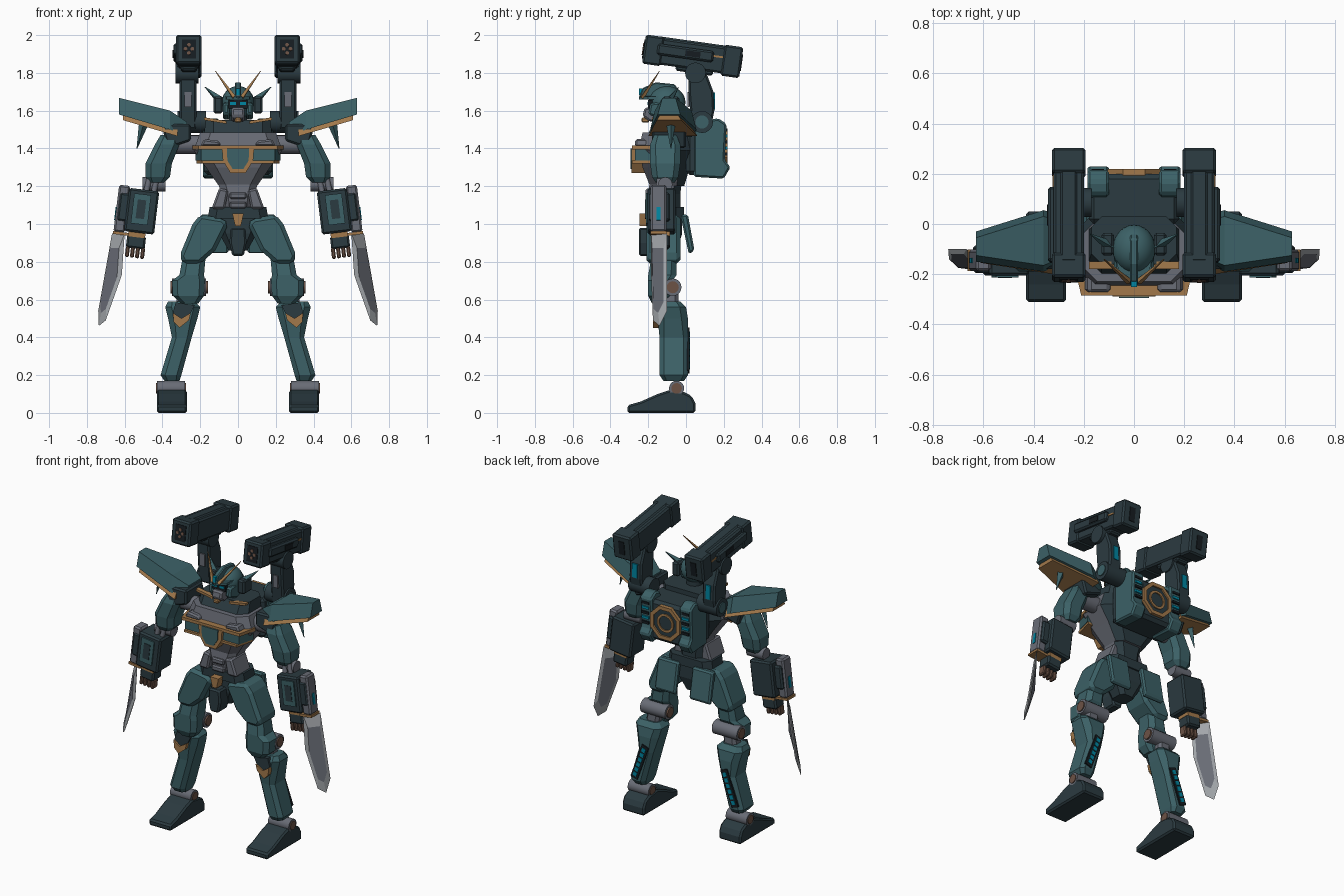
import bpy, bmesh
from math import sin, cos, pi, radians
from mathutils import Vector, Matrix

cube = bpy.data.objects.get("Cube")
if cube:
    bpy.data.objects.remove(cube, do_unlink=True)


def paint(name, red, green, blue):
    mat = bpy.data.materials.new(name)
    mat.use_nodes = True
    colour = (red, green, blue, 1)
    mat.diffuse_color = colour
    mat.node_tree.nodes["Principled BSDF"].inputs["Base Color"].default_value = colour
    return mat


teal = paint("teal armour", .045, .12, .135)
dark = paint("dark slate", .024, .043, .052)
grey = paint("joint grey", .14, .15, .18)
bronze = paint("bronze trim", .36, .19, .07)
copper = paint("copper", .15, .085, .06)
cyan = paint("cyan glow", 0, .24, .36)
steel = paint("blade steel", .36, .38, .40)
black = paint("vent black", .008, .012, .015)
WORLD = Matrix.Identity(4)


def build(name, bm, mats, pair=False, bevel=0, rule=None):
    """Turn a bmesh into an object, or into a mirrored left and right pair."""
    bmesh.ops.recalc_face_normals(bm, faces=bm.faces[:])
    bm.normal_update()
    if rule:
        for face in bm.faces:
            face.material_index = rule(face.calc_center_median(), face.normal)
    for prefix, sign in (("left_", 1), ("right_", -1)) if pair else (("", 1),):
        half = bm.copy()
        if sign < 0:
            bmesh.ops.scale(half, vec=(-1, 1, 1), verts=half.verts[:])
            bmesh.ops.reverse_faces(half, faces=half.faces[:])
        mesh = bpy.data.meshes.new(prefix + name)
        half.to_mesh(mesh)
        half.free()
        for mat in mats if isinstance(mats, list) else [mats]:
            mesh.materials.append(mat)
        obj = bpy.data.objects.new(prefix + name, mesh)
        bpy.context.collection.objects.link(obj)
        if bevel:
            mod = obj.modifiers.new("chamfer", "BEVEL")
            mod.width, mod.segments, mod.limit_method = bevel, 1, "ANGLE"
    bm.free()


def solid(name, rings, mats, smooth=False, closed=False, **opts):
    """Bridge a row of equal point rings and cap the ends."""
    bm = bmesh.new()
    loops = [[bm.verts.new(p) for p in ring] for ring in rings]
    n = len(loops[0])
    for a, b in zip(loops, loops[1:] + (loops[:1] if closed else [])):
        for i in range(n):
            j = (i + 1) % n
            bm.faces.new((a[i], a[j], b[j], b[i])).smooth = smooth
    if not closed:
        bm.faces.new(loops[0])
        bm.faces.new(loops[-1])
    build(name, bm, mats, **opts)


def limb(name, sections, mats, **opts):
    """Stack chamfered rectangles, each given as z, x range and y range."""
    rings = []
    for z, x0, x1, y0, y1 in sections:
        c = .22 * min(x1 - x0, y1 - y0)
        rings.append([(x0 + c, y0, z), (x1 - c, y0, z), (x1, y0 + c, z), (x1, y1 - c, z),
                      (x1 - c, y1, z), (x0 + c, y1, z), (x0, y1 - c, z), (x0, y0 + c, z)])
    solid(name, rings, mats, **opts)


def prism(name, outline, axis, low, high, mats, **opts):
    """Extrude a flat outline along x, y or z."""
    def place(u, v, w):
        return {"x": (w, u, v), "y": (u, w, v), "z": (u, v, w)}[axis]
    solid(name, [[place(u, v, w) for u, v in outline] for w in (low, high)], mats, **opts)


def block(name, centre, size, mats, frame=WORLD, **opts):
    bm = bmesh.new()
    place = frame @ Matrix.Translation(centre) @ Matrix.Diagonal((*size, 1))
    bmesh.ops.create_cube(bm, size=1, matrix=place)
    build(name, bm, mats, **opts)


def rod(name, start, end, radius, mats, tip=None, sides=20, frame=WORLD, **opts):
    start, end = frame @ Vector(start), frame @ Vector(end)
    turn = (end - start).to_track_quat("Z", "Y")
    rings = [[p + turn @ Vector((r * cos(2 * pi * i / sides), r * sin(2 * pi * i / sides), 0))
              for i in range(sides)] for p, r in ((start, radius), (end, tip or radius))]
    solid(name, rings, mats, smooth=sides > 8, **opts)


def hoop(name, centre, outer, inner, depth, sides, mats):
    x, y, z = centre
    rings = [[(x + r * cos(2 * pi * (i + .5) / sides), y + d, z + r * sin(2 * pi * (i + .5) / sides))
              for i in range(sides)] for r, d in ((outer, 0), (outer, depth), (inner, depth), (inner, 0))]
    solid(name, rings, mats, closed=True)


pair = dict(pair=True)
cut = dict(pair=True, bevel=.01)

# Feet and ankles
prism("foot", [(-.31, 0), (-.31, .04), (-.24, .06), (-.15, .1), (-.09, .12), (-.01, .11), (.03, .09),
               (.05, .05), (.05, 0)], "x", .27, .43, dark, **cut)
rod("ankle", (.28, -.05, .13), (.43, -.05, .13), .04, grey, **pair)
rod("ankle_ring", (.275, -.05, .13), (.435, -.05, .13), .028, copper, **pair)

# Shins with knee guards and calf lights
limb("shin", [(.17, .31, .39, -.12, -.01), (.2, .3, .41, -.14, .01), (.4, .245, .35, -.14, .01),
              (.5, .215, .37, -.15, .01), (.56, .2, .385, -.15, 0), (.59, .23, .37, -.13, -.03)], teal, **pair)
prism("knee_guard", [(.25, .53), (.3, .5), (.345, .53), (.34, .48), (.31, .45), (.26, .49)],
      "y", -.175, -.13, bronze, **pair)
prism("knee_plate", [(.23, .57), (.33, .585), (.345, .53), (.3, .5), (.25, .53)], "y", -.165, -.12, dark, **pair)
tilt = Matrix.Translation((.325, .012, .33)) @ Matrix.Rotation(radians(-20), 4, "Y")
block("calf_panel", (0, 0, 0), (.05, .012, .24), black, frame=tilt, **pair)
for i in range(6):
    block("calf_light", (0, .007, -.09 + .036 * i), (.026, .006, .026), cyan, frame=tilt, **pair)

# Knees and thighs
rod("knee_joint", (.17, -.07, .665), (.35, -.07, .665), .046, grey, **pair)
rod("knee_cap", (.16, -.07, .665), (.357, -.07, .665), .032, copper, **pair)
limb("knee_strut", [(.55, .24, .33, -.12, -.04), (.64, .23, .32, -.12, -.04)], grey, **pair)
limb("thigh", [(.58, .21, .3, -.18, -.09), (.62, .18, .345, -.2, -.08), (.7, .175, .35, -.2, -.07),
               (.73, .18, .31, -.2, -.05), (.84, .17, .29, -.18, -.05)], teal, **pair)
prism("hip_armour", [(.05, 1.0), (.08, 1.03), (.2, 1.05), (.24, 1.0), (.31, .83), (.29, .79), (.2, .79),
                     (.12, .86)], "y", -.21, -.03, teal, pair=True, bevel=.02)
prism("rear_skirt", [(-.03, 1.05), (.01, 1.05), (.045, .86), (.015, .84)], "x", .05, .2, teal, **cut)

# Pelvis and waist
limb("pelvis", [(.86, -.05, .05, -.16, -.05), (.95, -.1, .1, -.18, -.02), (1.05, -.13, .13, -.18, -.02)], dark)
limb("belt", [(1.03, -.16, .16, -.2, -.01), (1.09, -.15, .15, -.2, -.01)], dark)
prism("crotch_plate", [(-.04, .98), (.04, .98), (.045, .9), (.03, .83), (-.03, .83), (-.045, .9)],
      "y", -.25, -.15, dark, bevel=.01)
prism("belt_buckle", [(-.03, 1.055), (.03, 1.055), (.015, .99), (-.015, .99)], "y", -.245, -.19, bronze)
limb("abdomen", [(1.08, -.08, .08, -.19, -.03), (1.16, -.09, .09, -.2, -.03), (1.24, -.11, .11, -.19, -.02)],
     [grey, dark], rule=lambda c, n: int(c.y > -.1))
prism("waist_guard", [(.05, 1.18), (.1, 1.19), (.14, 1.08), (.07, 1.08)], "y", -.215, -.06, grey, **cut)
for z in (1.1, 1.15):
    block("abdomen_rib", (0, -.2, z), (.09, .03, .035), grey, bevel=.008)

# Chest, grey in front and dark behind
limb("chest", [(1.2, -.1, .1, -.19, -.01), (1.3, -.17, .17, -.23, .02), (1.39, -.235, .235, -.25, .03),
               (1.485, -.2, .2, -.23, .02)], [grey, dark], rule=lambda c, n: int(c.y > -.08))
limb("collar", [(1.48, -.18, .18, -.2, .03), (1.55, -.17, .17, -.16, .03)], dark)
prism("collar_trim", [(.06, 1.53), (.18, 1.55), (.18, 1.565), (.06, 1.545)], "y", -.18, -.15, bronze, **pair)
for name, z, height, x, mat in (("upper_chest_bar", 1.395, .02, .24, bronze),
                                ("chest_vent", 1.335, .06, .225, teal),
                                ("lower_chest_bar", 1.32, .015, .22, bronze)):
    y = -.285 if mat is bronze else -.27
    prism(name, [(x, -.16), (x - .03, y), (.03 - x, y), (-x, -.16)], "z", z, z + height, mat)
for name, w, y, mat in (("chest_wedge", 1, -.288, bronze), ("chest_inset", .7, -.294, teal)):
    prism(name, [(-.085 * w, 1.4), (.085 * w, 1.4), (.08 * w, 1.335), (.04 * w, 1.34 - .07 * w),
                 (-.04 * w, 1.34 - .07 * w), (-.08 * w, 1.335)], "y", y, -.2, mat)
prism("chest_fin", [(.09, 1.41), (.2, 1.41), (.18, 1.45), (.1, 1.44)], "y", -.27, -.2, grey, **cut)

# Backpack with side boosters and a round hatch
block("backpack", (0, .1, 1.39), (.36, .2, .26), dark, bevel=.02)
prism("booster", [(.04, 1.25), (.2, 1.24), (.235, 1.3), (.205, 1.34), (.215, 1.53), (.17, 1.56), (.12, 1.55),
                  (.1, 1.5), (.04, 1.5)], "x", .1, .185, teal, **cut)
for i in range(5):
    block("booster_slat", (.145, .213, 1.37 + .032 * i), (.05, .012, .016), cyan if i % 2 else black, **pair)
hoop("hatch_frame", (0, .19, 1.4), .115, .09, .03, 8, bronze)
rod("hatch", (0, .18, 1.4), (0, .21, 1.4), .095, dark, sides=8)
hoop("hatch_ring", (0, .205, 1.4), .06, .045, .012, 24, bronze)

# Neck, head and crest
rod("neck", (0, -.09, 1.5), (0, -.09, 1.62), .05, dark)
bm = bmesh.new()
bmesh.ops.create_uvsphere(bm, u_segments=24, v_segments=14, radius=.09,
                          matrix=Matrix.Translation((0, -.1, 1.645)) @ Matrix.Diagonal((.95, 1.08, .95, 1)))
for face in bm.faces:
    face.smooth = True
build("helmet", bm, teal)
prism("brim", [(-.07, -.14), (-.06, -.2), (0, -.25), (.06, -.2), (.07, -.14)], "z", 1.66, 1.675, teal)
block("visor", (0, -.17, 1.635), (.1, .06, .045), black)
block("eye", (.026, -.2, 1.638), (.032, .008, .014), cyan, **pair)
prism("mask", [(-.14, 1.62), (-.22, 1.615), (-.23, 1.57), (-.19, 1.54), (-.13, 1.55)], "x", -.035, .035, grey, bevel=.01)
block("chin", (0, -.215, 1.55), (.035, .04, .025), bronze, bevel=.006)
prism("cheek", [(-.06, 1.65), (-.19, 1.64), (-.2, 1.58), (-.12, 1.55), (-.05, 1.58)], "x", .045, .08, teal, **cut)
prism("crest", [(-.25, 1.67), (-.23, 1.72), (-.16, 1.75), (-.06, 1.74), (-.02, 1.68)], "x", -.016, .016, teal, bevel=.006)
block("crest_gem", (0, -.235, 1.7), (.022, .03, .035), cyan)
block("ear", (.105, -.08, 1.63), (.05, .09, .09), dark, **cut)
rod("ear_fin", (.09, -.09, 1.65), (.175, -.04, 1.725), .024, teal, tip=.002, sides=4, **pair)
rod("antenna", (.02, -.23, 1.67), (.12, -.14, 1.81), .013, bronze, tip=.002, sides=4, **pair)

# Shoulders
for name, mat, sections in (
        ("shoulder_pad", teal, [(.27, -.15, .03, 1.54, 1.46), (.36, -.19, .055, 1.6, 1.5), (.63, -.15, -.03, 1.668, 1.58)]),
        ("shoulder_trim", bronze, [(.32, -.2, .06, 1.51, 1.465), (.61, -.155, -.025, 1.59, 1.55)])):
    solid(name, [[(x, y0, zb), (x, y0 + .025, zt), (x, y1 - .025, zt), (x, y1, zb)]
                 for x, y0, y1, zt, zb in sections], mat, **pair)
prism("shoulder_block", [(.25, 1.53), (.38, 1.53), (.4, 1.5), (.37, 1.4), (.25, 1.44)], "y", -.18, 0, dark, **cut)
rod("shoulder_joint", (.19, -.1, 1.42), (.39, -.1, 1.42), .05, grey, **pair)
rod("shoulder_spike", (.5, -.08, 1.53), (.535, -.08, 1.4), .025, teal, tip=.002, sides=4, **pair)

# Upper arms and elbows
limb("upper_arm", [(1.22, .39, .47, -.16, -.06), (1.25, .36, .49, -.18, -.04), (1.32, .35, .49, -.19, -.03),
                   (1.42, .31, .44, -.19, -.03), (1.47, .31, .41, -.17, -.05)], teal, **pair)
rod("elbow", (.385, -.11, 1.21), (.505, -.11, 1.21), .038, grey, **pair)
for x in (.43, .47):
    rod("elbow_piston", (x, -.14, 1.24), (x + .02, -.15, 1.15), .015, grey, **pair)

# Forearms, hands and blades
arm = Matrix.Translation((.53, -.13, 1.07)) @ Matrix.Rotation(radians(-7), 4, "Y")
block("forearm", (-.02, 0, 0), (.16, .15, .23), dark, frame=arm, **cut)
block("forearm_panel", (-.015, -.077, .01), (.09, .012, .16), teal, frame=arm, **pair)
block("forearm_inset", (-.015, -.084, .01), (.045, .004, .1), dark, frame=arm, **pair)
block("blade_housing", (.085, -.015, 0), (.06, .085, .25), grey, frame=arm, **cut)
block("blade_mount", (.075, -.01, .01), (.06, .11, .15), dark, frame=arm, **cut)
block("forearm_light", (.116, -.015, -.03), (.006, .02, .07), cyan, frame=arm, **pair)
block("blade_collar", (.075, -.015, -.13), (.085, .085, .015), bronze, frame=arm, **pair)
block("wrist", (-.01, 0, -.125), (.09, .09, .03), bronze, frame=arm, **pair)
block("palm", (-.01, 0, -.165), (.1, .09, .07), dark, frame=arm, **cut)
for i in range(4):
    block("finger", (-.052 + .027 * i, -.015, -.22), (.021, .05, .06), copper, frame=arm, pair=True, bevel=.006)
edge = [Vector(p) for p in ((.667, -.1, .95), (.74, -.1, .54), (.737, -.14, .46), (.7, -.175, .49),
                            (.615, -.185, .73), (.6, -.185, .95))]
middle = sum(edge, Vector()) / len(edge)
across = Vector((.8, -.6, .1)) * .009
solid("blade", [[middle + (p - middle) * .7 + across for p in edge], edge,
                [middle + (p - middle) * .7 - across for p in edge]], [steel, grey],
      rule=lambda c, n: int((c - middle).length < .03), **pair)

# Cannon arms
prism("cannon_arm", [(.03, 1.5), (.13, 1.5), (.15, 1.6), (.145, 1.7), (.1, 1.82), (.01, 1.82), (.015, 1.68)],
      "x", .22, .31, dark, **cut)
rod("cannon_pivot", (.17, .085, 1.54), (.32, .085, 1.54), .058, dark, **pair)
rod("cannon_hinge", (.21, .05, 1.8), (.33, .05, 1.8), .055, dark, **pair)
rod("pivot_hub", (.2, .085, 1.54), (.326, .085, 1.54), .035, teal, **pair)
block("arm_plate", (.265, .013, 1.66), (.035, .012, .08), grey, **pair)
block("arm_light", (.265, .148, 1.65), (.035, .012, .09), cyan, **pair)

# Shoulder cannons
gun = Matrix.Translation((.26, .035, 1.89)) @ Matrix.Rotation(radians(-8), 4, "X")
for name, centre, size in (("body", (0, 0, 0), (.12, .5, .14)), ("tail", (0, .21, 0), (.135, .1, .165)),
                           ("nose", (0, -.21, 0), (.135, .1, .155)), ("rail", (.06, -.04, .01), (.045, .3, .06)),
                           ("spine", (0, .0, .068), (.07, .4, .02)), ("keel", (0, .02, -.075), (.085, .2, .03))):
    block("cannon_" + name, centre, size, dark, frame=gun, **cut)
block("cannon_muzzle", (0, -.26, 0), (.075, .008, .1), black, frame=gun, **pair)
block("cannon_slot", (0, .26, 0), (.04, .008, .09), black, frame=gun, **pair)
for x, z in ((-.018, 0), (.018, 0), (0, .022), (0, -.022)):
    rod("muzzle_bore", (x, -.255, z), (x, -.268, z), .01, copper, sides=12, frame=gun, **pair)
block("cannon_window", (.083, 0, .01), (.006, .08, .03), black, frame=gun, **pair)
block("cannon_stripe", (.061, .13, .015), (.006, .06, .01), bronze, frame=gun, **pair)
